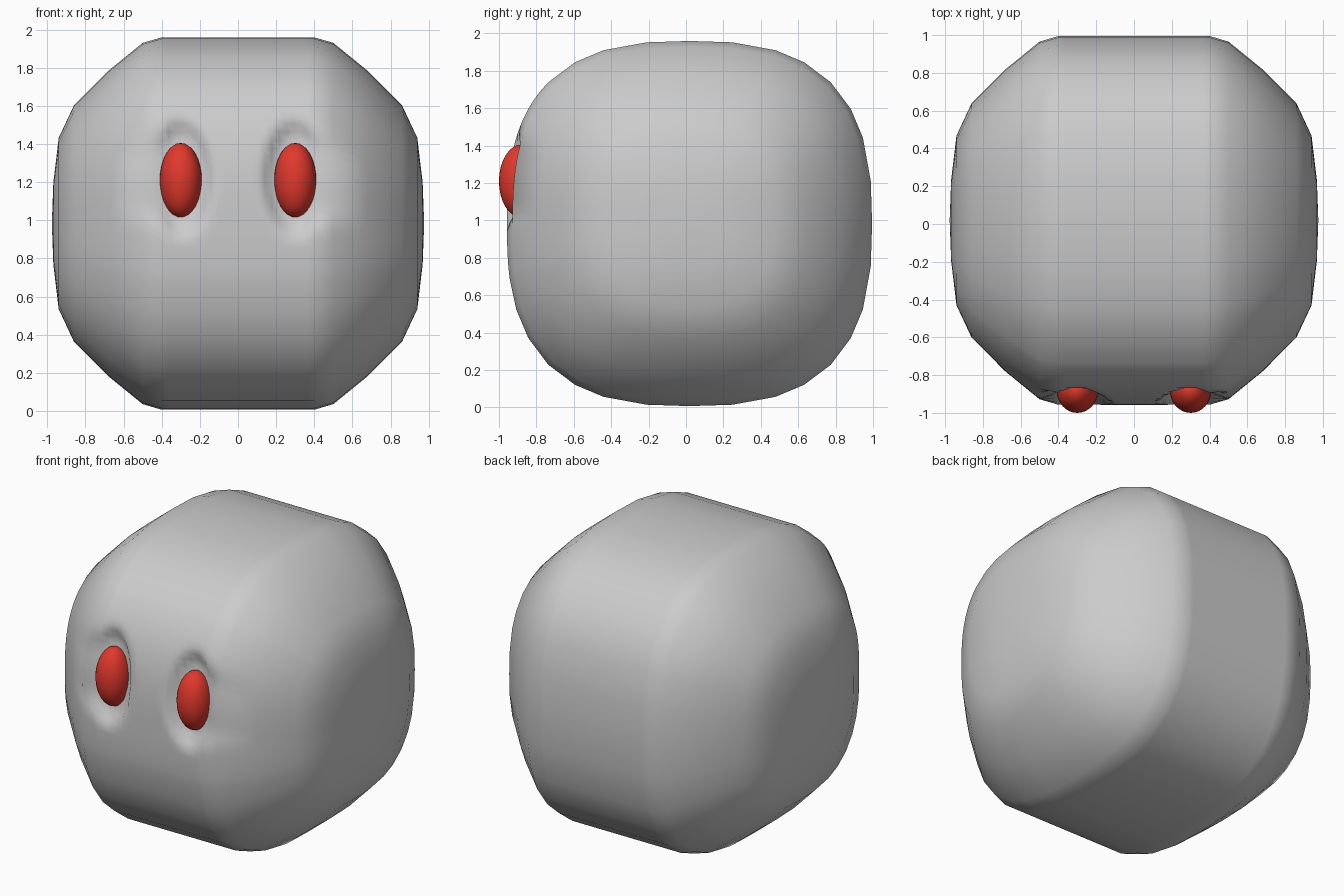
import bpy, bmesh, math

if "Cube" in bpy.data.objects:
    bpy.data.objects.remove(bpy.data.objects["Cube"])

A, P = 0.976, 2.7            # half size and squareness of the cross-section
CY, CZ = 0.019, 0.983        # body centre


def radius(t):
    c, s = abs(math.cos(t)), abs(math.sin(t))
    return A / (c ** P + s ** P) ** (1 / P)


# ring angles: even all round, denser on the front where the eye sockets are
octant = [0, 13.3, 26.4, 35.4, 45, 54.6, 63.6, 76.7]
angles = {round(q * 90 + o, 2) for q in range(4) for o in octant}
angles = {a for a in angles if not 135 < a < 198}
angles |= {135 + 2.5 * i for i in range(26)}
angles = sorted(angles)

# half profile along x: (x, scale of the ring)
half = [(0.03 + 0.037 * i, 1.0) for i in range(11)]
half += [(0.50, 0.97), (0.68, 0.82), (0.86, 0.635), (0.94, 0.46), (0.968, 0.22)]
stations = [(-x, s) for x, s in reversed(half)] + half


def socket(x, z):
    # depth of the dent around each eye
    d = math.hypot((abs(x) - 0.3) / 0.115, (z - 1.22) / 0.215)
    k = min(max((1.55 - d) / 0.55, 0), 1)
    return 0.065 * k * k * (3 - 2 * k)


# body
bm = bmesh.new()
rings = []
for x, s in stations:
    ring = []
    for a in angles:
        t = math.radians(a)
        r = radius(t) * s
        y, z = CY + r * math.cos(t), CZ + r * math.sin(t)
        if y < -0.5:
            y += socket(x, z)
        ring.append(bm.verts.new((x, y, z)))
    rings.append(ring)
n = len(angles)
for r0, r1 in zip(rings, rings[1:]):
    for i in range(n):
        j = (i + 1) % n
        bm.faces.new((r0[i], r0[j], r1[j], r1[i]))
for ring, x in ((rings[0], -A), (rings[-1], A)):
    tip = bm.verts.new((x, CY, CZ))
    for i in range(n):
        bm.faces.new((ring[i], ring[(i + 1) % n], tip))
bmesh.ops.recalc_face_normals(bm, faces=bm.faces)
for f in bm.faces:
    f.smooth = True
mesh = bpy.data.meshes.new("body")
bm.to_mesh(mesh)
bm.free()
bpy.context.collection.objects.link(bpy.data.objects.new("body", mesh))

# eyes
red = bpy.data.materials.new("red")
red.diffuse_color = (0.75, 0.04, 0.025, 1)
red.use_nodes = True
red.node_tree.nodes["Principled BSDF"].inputs["Base Color"].default_value = red.diffuse_color
for side, name in ((-1, "left_eye"), (1, "right_eye")):
    bpy.ops.mesh.primitive_uv_sphere_add(segments=32, ring_count=16, radius=1,
                                         location=(side * 0.3, -0.88, 1.21))
    eye = bpy.context.object
    eye.name = name
    eye.scale = (0.11, 0.12, 0.195)
    eye.data.materials.append(red)
    bpy.ops.object.shade_smooth()
